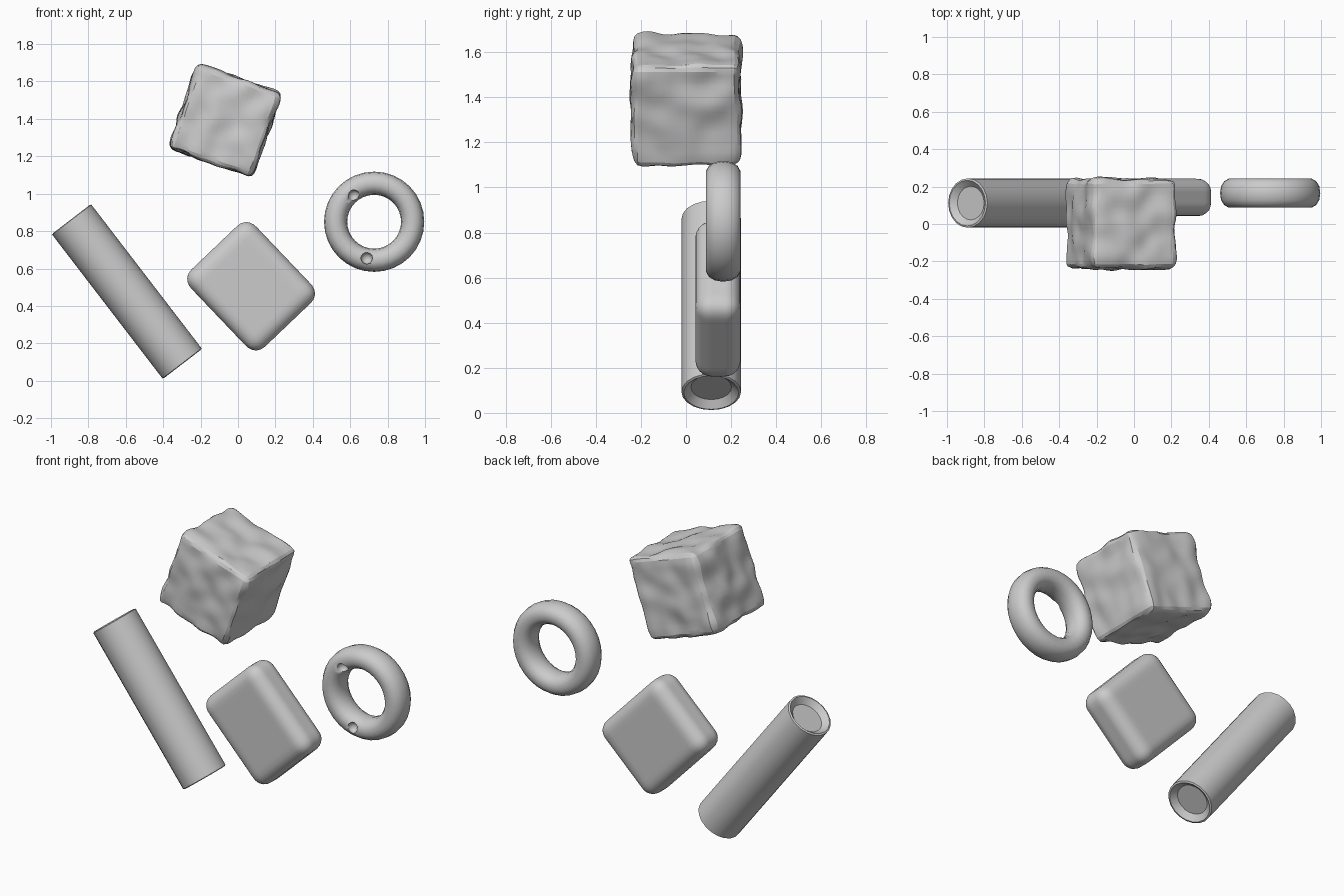
import bpy, bmesh, math
from mathutils import Vector, noise

if "Cube" in bpy.data.objects:
    bpy.data.objects.remove(bpy.data.objects["Cube"])


def finish(name, bm, loc, angle, sharp=30):
    bmesh.ops.recalc_face_normals(bm, faces=bm.faces)
    me = bpy.data.meshes.new(name)
    bm.to_mesh(me)
    bm.free()
    ob = bpy.data.objects.new(name, me)
    bpy.context.collection.objects.link(ob)
    ob.location = loc
    ob.rotation_euler = (0, math.radians(angle), 0)
    bpy.ops.object.select_all(action='DESELECT')
    ob.select_set(True)
    bpy.context.view_layer.objects.active = ob
    bpy.ops.object.shade_smooth_by_angle(angle=math.radians(sharp))
    return ob


def rounded_box(name, size, radius, loc, angle, rough=0.0, sharp=30):
    bm = bmesh.new()
    bmesh.ops.create_cube(bm, size=1)
    bmesh.ops.subdivide_edges(bm, edges=bm.edges[:], cuts=19, use_grid_fill=True)
    half = Vector(size) / 2
    for v in bm.verts:
        p = Vector([c * s for c, s in zip(v.co, size)])
        core = Vector([max(-(h - radius), min(h - radius, c)) for c, h in zip(p, half)])
        n = (p - core).normalized()
        v.co = core + n * (radius + rough * noise.noise(p * 9))
    return finish(name, bm, loc, angle, sharp)


# Rough-surfaced cube at the top
rounded_box("rough_cube", (0.475, 0.48, 0.475), 0.04, (-0.07, 0, 1.39), 19.3, rough=0.018, sharp=20)

# Thick rounded slab in the middle
rounded_box("rounded_slab", (0.57, 0.2, 0.48), 0.07, (0.07, 0.142, 0.505), 46.4)

# Leaning rod with shallow recesses in both ends
bm = bmesh.new()
sides, half_len = 20, 0.488
profile = [(0.09, -half_len + 0.03), (0.122, -half_len), (0.132, -half_len + 0.004),
           (0.132, half_len - 0.004), (0.122, half_len), (0.09, half_len - 0.03)]
rings = [[bm.verts.new((r * math.cos(t), r * math.sin(t), z))
          for t in (2 * math.pi * i / sides for i in range(sides))] for r, z in profile]
for a, b in zip(rings, rings[1:]):
    for i in range(sides):
        j = (i + 1) % sides
        bm.faces.new((a[i], a[j], b[j], b[i]))
bm.faces.new(rings[0])
bm.faces.new(rings[-1])
finish("rod", bm, (-0.594, 0.112, 0.477), -37.5)

# Ring with a slightly deep, boxy oval section
bm = bmesh.new()
major, minor = 32, 14
grid = []
for i in range(major):
    a = 2 * math.pi * i / major
    row = []
    for k in range(minor):
        t = 2 * math.pi * k / minor
        c, s = math.cos(t), math.sin(t)
        r = 0.206 + 0.062 * math.copysign(abs(c) ** 0.9, c)
        y = 0.079 * math.copysign(abs(s) ** 0.9, s)
        row.append(bm.verts.new((r * math.cos(a), y, r * math.sin(a))))
    grid.append(row)
for i in range(major):
    for k in range(minor):
        i2, k2 = (i + 1) % major, (k + 1) % minor
        bm.faces.new((grid[i][k], grid[i2][k], grid[i2][k2], grid[i][k2]))
ring = finish("ring", bm, (0.728, 0.165, 0.85), 0)

# Two small pits in the front of the ring
bm = bmesh.new()
for x, z in ((-0.108, 0.14), (-0.04, -0.195)):
    g = bmesh.ops.create_icosphere(bm, subdivisions=2, radius=0.032)
    bmesh.ops.translate(bm, verts=g["verts"], vec=(x, -0.07, z))
pits = finish("pit_cutter", bm, ring.location, 0)
pits.hide_render = True
pits.hide_viewport = True
cut = ring.modifiers.new("pits", 'BOOLEAN')
cut.operation = 'DIFFERENCE'
cut.object = pits
cut.solver = 'EXACT'
